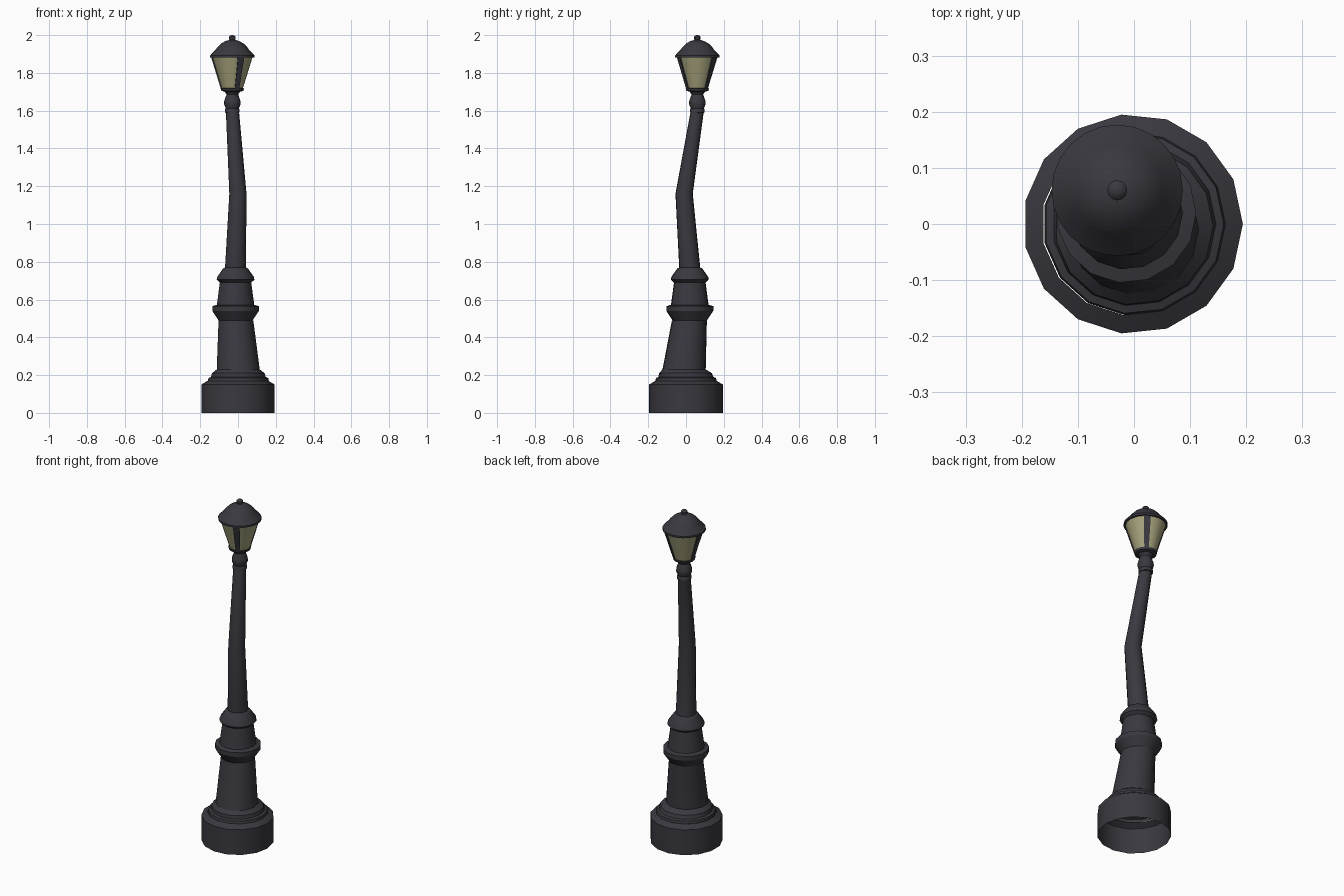
import bpy, bmesh, math

if "Cube" in bpy.data.objects:
    bpy.data.objects.remove(bpy.data.objects["Cube"])

def material(name, color):
    m = bpy.data.materials.new(name)
    m.diffuse_color = (*color, 1)
    m.use_nodes = True
    m.node_tree.nodes["Principled BSDF"].inputs["Base Color"].default_value = m.diffuse_color
    return m

IRON = material("dark_iron", (0.04, 0.04, 0.05))
GLASS = material("warm_glass", (0.38, 0.36, 0.2))

def finish(name, bm, mat):
    bmesh.ops.recalc_face_normals(bm, faces=bm.faces)
    me = bpy.data.meshes.new(name)
    bm.to_mesh(me)
    bm.free()
    ob = bpy.data.objects.new(name, me)
    bpy.context.collection.objects.link(ob)
    me.materials.append(mat)
    bpy.ops.object.select_all(action='DESELECT')
    ob.select_set(True)
    bpy.context.view_layer.objects.active = ob
    bpy.ops.object.shade_smooth_by_angle(angle=math.radians(30))
    return ob

def lathe(name, rings, sides, mat=IRON, cap_top=False):
    """Bridge circular rings given as (z, radius, centre x, centre y)."""
    bm = bmesh.new()
    loops = []
    for z, r, cx, cy in rings:
        loops.append([bm.verts.new((cx + r * math.cos(math.tau * i / sides),
                                    cy + r * math.sin(math.tau * i / sides), z))
                      for i in range(sides)])
    for a, b in zip(loops, loops[1:]):
        for i in range(sides):
            j = (i + 1) % sides
            bm.faces.new((a[i], a[j], b[j], b[i]))
    if cap_top:
        bm.faces.new(loops[-1])
    return finish(name, bm, mat)

def centred(points, cx, cy):
    return [(z, r, cx, cy) for z, r in points]

# Hollow plinth, open underneath, with stepped shoulder
lathe("plinth", centred([(0, .196), (.15, .196), (.155, .188), (.17, .163)], -.002, 0), 15)
lathe("plinth_step", [(.17, .163, 0, 0), (.185, .16, 0, 0), (.19, .146, 0, 0),
                      (.21, .141, 0, -.003), (.23, .115, 0, -.01)], 15)

# Leaning pedestal shaft
lathe("pedestal", [(.23, .115, 0, -.01), (.49, .093, -.012, .018)], 15)

# Collar and upper pedestal
TX, TY = -.014, .02
lathe("collar", centred([(.485, .088), (.54, .125), (.565, .125), (.572, .1)], TX, TY), 15)
lathe("upper_pedestal", centred([(.572, .1), (.69, .084), (.705, .101), (.72, .098),
                                 (.765, .066), (.77, .054)], TX, TY), 15)

# Bent tapering pole
LX, LY = -.03, .06
lathe("pole", [(.765, .056, TX, TY), (1.16, .046, -.001, -.01), (1.6, .035, LX, LY)], 15)

# Neck and lantern cup
lathe("neck", centred([(1.588, .033), (1.59, .039), (1.605, .039), (1.612, .035),
                       (1.635, .044), (1.65, .043), (1.685, .031), (1.70, .04),
                       (1.705, .058), (1.718, .062), (1.72, .05)], LX, LY), 16, cap_top=True)

# Glass shade
Z0, Z1, R0, R1 = 1.715, 1.887, .055, .108
lathe("glass_shade", centred([(Z0, R0), (Z1, R1)], LX, LY), 24, GLASS)

# Three tapering frame bars curved around the glass
for n, deg in enumerate((-65, 55, 175)):
    bm = bmesh.new()
    rows = []
    for z, r, w in ((Z0, R0, .011), (Z1, R1, .018)):
        row = []
        for rad, sign in ((r - .003, -1), (r + .006, -1), (r + .006, 1), (r - .003, 1)):
            a = math.radians(deg) + sign * w / r
            row.append(bm.verts.new((LX + rad * math.cos(a), LY + rad * math.sin(a), z)))
        rows.append(row)
    for i in range(4):
        j = (i + 1) % 4
        bm.faces.new((rows[0][i], rows[0][j], rows[1][j], rows[1][i]))
    for row in rows:
        bm.faces.new(row)
    finish(f"frame_bar_{n + 1}", bm, IRON)

# Bell-shaped roof with rim and finial
lathe("roof", centred([(1.882, .104), (1.882, .117), (1.893, .117), (1.926, .086),
                       (1.935, .08), (1.955, .06), (1.968, .038), (1.975, .014)], LX, LY),
      24, cap_top=True)
lathe("finial", centred([(1.972, .013), (1.98, .018), (1.99, .018), (1.997, .012),
                         (2.0, .004)], LX, LY), 12, cap_top=True)
